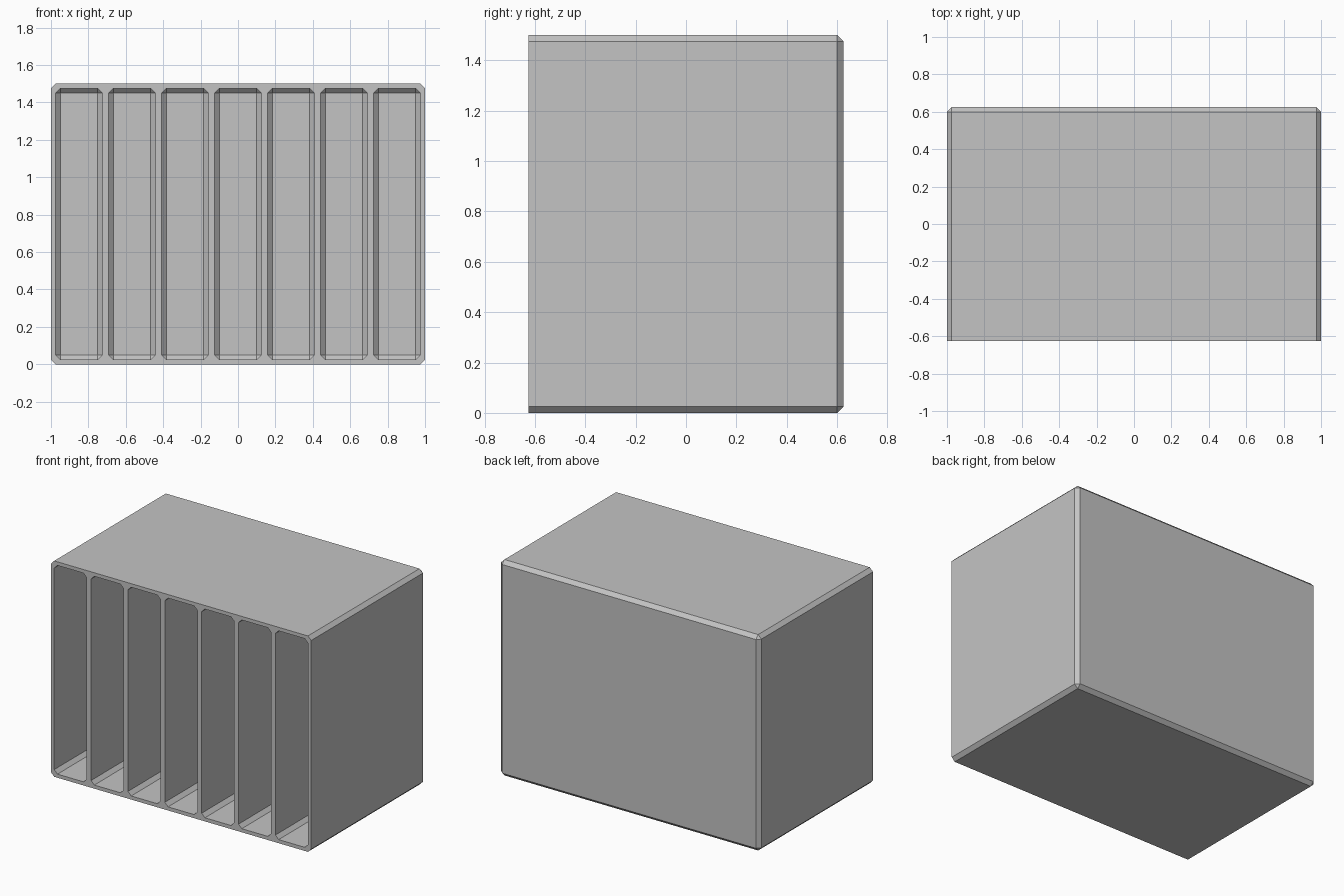
import bpy
import bmesh
from mathutils import Vector

cube = bpy.data.objects.get("Cube")
if cube:
    bpy.data.objects.remove(cube, do_unlink=True)

WIDTH, DEPTH, HEIGHT = 2.0, 1.25, 1.5
WALL = 0.025      # shell thickness, also the chamfer size
SLOTS = 7
SLOT_W = 0.25
PITCH = (WIDTH - 2 * WALL - SLOT_W) / (SLOTS - 1)

grey = bpy.data.materials.new("plain grey")
grey.use_nodes = True
colour = (0.55, 0.55, 0.55, 1)
grey.diffuse_color = colour
grey.node_tree.nodes["Principled BSDF"].inputs["Base Color"].default_value = colour


def chamfered_box(name, lo, hi):
    """Box with every edge chamfered except those round its front face."""
    lo, hi = Vector(lo), Vector(hi)
    bm = bmesh.new()
    bmesh.ops.create_cube(bm, size=1)
    for v in bm.verts:
        v.co = (lo + hi) / 2 + v.co * (hi - lo)
    edges = [e for e in bm.edges
             if any(v.co.y > lo.y + WALL for v in e.verts)]
    bmesh.ops.bevel(bm, geom=edges, offset=WALL, offset_type='OFFSET',
                    segments=1, affect='EDGES', clamp_overlap=True)
    bmesh.ops.recalc_face_normals(bm, faces=bm.faces)
    mesh = bpy.data.meshes.new(name)
    bm.to_mesh(mesh)
    bm.free()
    mesh.materials.append(grey)
    obj = bpy.data.objects.new(name, mesh)
    bpy.context.scene.collection.objects.link(obj)
    return obj


# Outer casing, open at the front
front, back = -DEPTH / 2, DEPTH / 2
casing = chamfered_box("slotted_casing", (-WIDTH / 2, front, 0),
                       (WIDTH / 2, back, HEIGHT))

# Seven deep upright slots cut from the front
cutters = []
for i in range(SLOTS):
    x = -WIDTH / 2 + WALL + i * PITCH
    cutter = chamfered_box(f"slot_cutter_{i + 1}", (x, front - 0.1, WALL),
                           (x + SLOT_W, back - WALL, HEIGHT - WALL))
    cutter.hide_render = True
    cutters.append(cutter)
    cut = casing.modifiers.new(f"slot_{i + 1}", 'BOOLEAN')
    cut.operation = 'DIFFERENCE'
    cut.solver = 'EXACT'
    cut.object = cutter

# Keep the cut shape and drop the cutters
bpy.context.view_layer.update()
evaluated = casing.evaluated_get(bpy.context.evaluated_depsgraph_get())
result = bpy.data.meshes.new_from_object(evaluated)
casing.modifiers.clear()
casing.data = result
for cutter in cutters:
    bpy.data.objects.remove(cutter, do_unlink=True)
